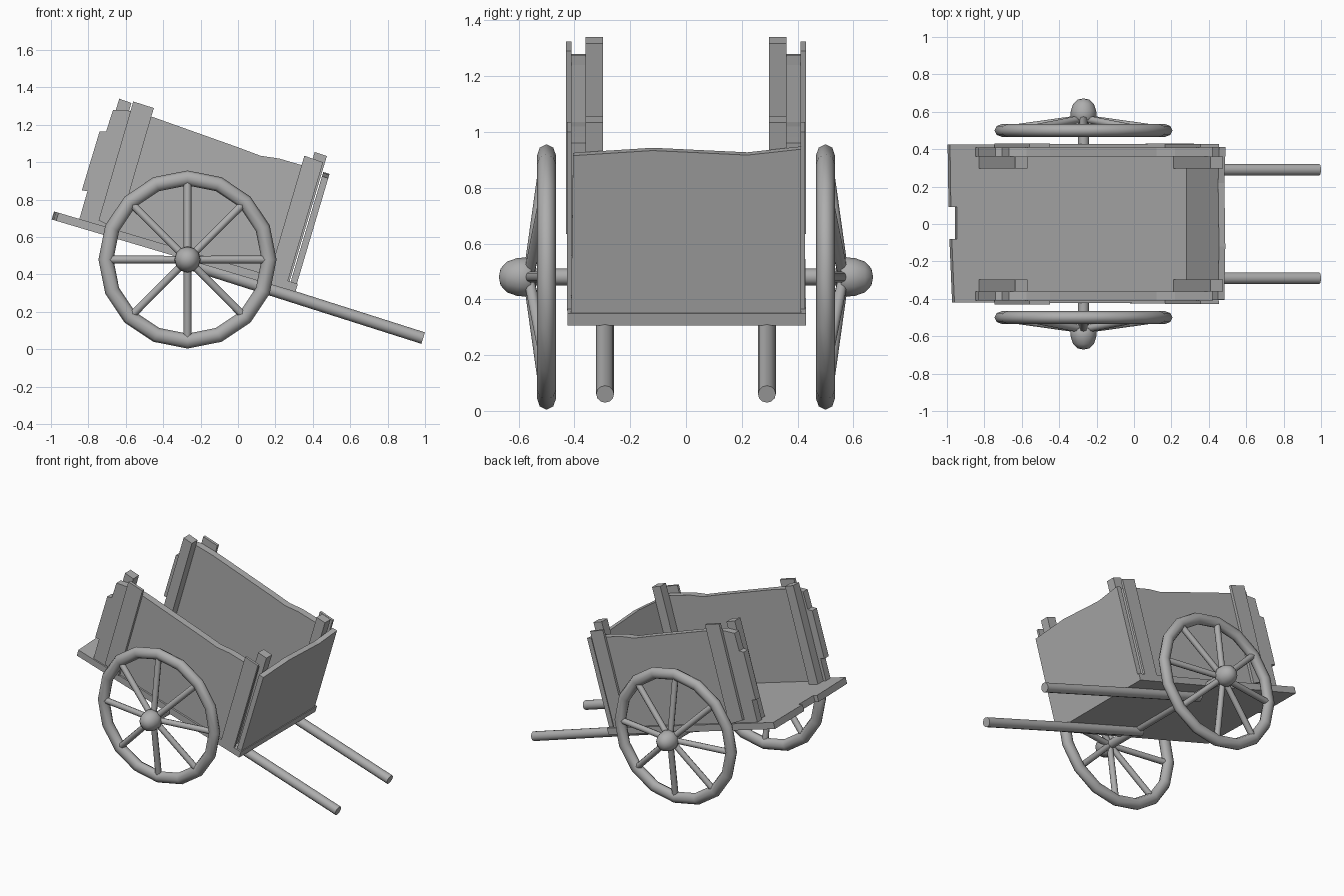
import bpy, bmesh, math
from mathutils import Vector

if "Cube" in bpy.data.objects:
    bpy.data.objects.remove(bpy.data.objects["Cube"])

GREY = (0.42, 0.42, 0.42, 1)
wood = bpy.data.materials.new("plain grey wood")
wood.use_nodes = True
wood.diffuse_color = GREY
wood.node_tree.nodes["Principled BSDF"].inputs["Base Color"].default_value = GREY

# Tilted frame of the bed: U runs down towards the shafts, V is square to it
TILT = math.radians(16.55)
X, Y, Z = Vector((1, 0, 0)), Vector((0, 1, 0)), Vector((0, 0, 1))
U = Vector((math.cos(TILT), 0, -math.sin(TILT)))
V = Vector((math.sin(TILT), 0, math.cos(TILT)))
BED_FRONT = Vector((0.32, 0, 0.35))


def finish(name, bm, smooth=False):
    bmesh.ops.recalc_face_normals(bm, faces=bm.faces)
    mesh = bpy.data.meshes.new(name)
    bm.to_mesh(mesh)
    bm.free()
    mesh.materials.append(wood)
    obj = bpy.data.objects.new(name, mesh)
    bpy.context.collection.objects.link(obj)
    if smooth:
        bpy.ops.object.select_all(action='DESELECT')
        obj.select_set(True)
        bpy.context.view_layer.objects.active = obj
        bpy.ops.object.shade_smooth_by_angle(angle=math.radians(55))
    return obj


def prism(name, points, a, b, start, depth):
    """Extrude an outline drawn along axes a and b by the vector depth."""
    bm = bmesh.new()
    face = bm.faces.new([bm.verts.new(start + a * p + b * q) for p, q in points])
    moved = bmesh.ops.extrude_face_region(bm, geom=[face])["geom"]
    bmesh.ops.translate(bm, vec=depth, verts=[v for v in moved if isinstance(v, bmesh.types.BMVert)])
    return finish(name, bm)


def add_rod(bm, p, q, r1, r2, sides):
    d = q - p
    made = bmesh.ops.create_cone(bm, cap_ends=True, segments=sides, radius1=r1, radius2=r2, depth=d.length)
    bmesh.ops.rotate(bm, verts=made["verts"], matrix=d.to_track_quat('Z', 'Y').to_matrix())
    bmesh.ops.translate(bm, verts=made["verts"], vec=(p + q) / 2)


def rod(name, p, q, radius, sides=12):
    bm = bmesh.new()
    add_rod(bm, p, q, radius, radius, sides)
    return finish(name, bm, True)


def lathe(name, profile, centre, sides, closed):
    """Spin (radius, y) points about a crosswise axle."""
    bm = bmesh.new()
    verts = [bm.verts.new((0, y, r)) for r, y in profile]
    pairs = list(zip(verts, verts[1:] + verts[:1])) if closed else list(zip(verts, verts[1:]))
    edges = [bm.edges.new(pair) for pair in pairs]
    bmesh.ops.spin(bm, geom=verts + edges, cent=(0, 0, 0), axis=(0, 1, 0),
                   angle=math.tau, steps=sides, use_merge=True)
    bmesh.ops.remove_doubles(bm, verts=bm.verts, dist=0.0005)
    bmesh.ops.translate(bm, verts=bm.verts, vec=centre)
    return finish(name, bm, True)


# Bed with a worn rear edge
prism("bed", [(0, -0.425), (0, 0.43), (-1.36, 0.425), (-1.355, 0.09), (-1.32, 0.09),
              (-1.32, -0.08), (-1.35, -0.08), (-1.335, -0.42)], U, Y, BED_FRONT, V * -0.045)

# Front board with an uneven top
prism("front_board", [(-0.412, 0), (0.412, 0), (0.412, 0.612), (0.22, 0.59), (-0.12, 0.607), (-0.405, 0.588)],
      Y, V, BED_FRONT - U * 0.04, U * 0.035)

# Outlines seen from the side, as (x, z)
SIDE_BOARD = [(-0.85, 0.69), (-0.805, 0.845), (-0.835, 0.85), (-0.74, 1.165), (-0.705, 1.165),
              (-0.668, 1.28), (-0.575, 1.275), (-0.45, 1.24), (0.0, 1.08), (0.12, 1.035),
              (0.22, 1.02), (0.35, 0.982), (0.42, 0.96), (0.25, 0.365)]
REAR_POST = [(-0.83, 0.685), (-0.635, 1.34), (-0.57, 1.317), (-0.76, 0.665)]
FRONT_POST = [(0.21, 0.375), (0.41, 1.055), (0.475, 1.033), (0.275, 0.36)]
REAR_STRAP = [(-0.745, 0.69), (-0.56, 1.325), (-0.45, 1.29), (-0.64, 0.635)]
FRONT_STRAP = [(0.165, 0.39), (0.355, 1.035), (0.455, 1.0), (0.265, 0.36)]

AXLE = Vector((-0.27, 0, 0.48))
rod("axle", AXLE - Y * 0.57, AXLE + Y * 0.57, 0.03)

for side, s in (("left", 1), ("right", -1)):
    # Side wall, inner posts and outer straps
    for part, outline, inner, outer in (("side_board", SIDE_BOARD, 0.36, 0.41),
                                        ("rear_post", REAR_POST, 0.297, 0.36),
                                        ("front_post", FRONT_POST, 0.297, 0.36),
                                        ("rear_strap", REAR_STRAP, 0.41, 0.43),
                                        ("front_strap", FRONT_STRAP, 0.41, 0.427)):
        prism(f"{side}_{part}", outline, X, Z, Y * s * inner, Y * s * (outer - inner))

    # Pulling shaft
    rod(f"{side}_shaft", Vector((-0.3, s * 0.29, 0.47)), Vector((0.99, s * 0.29, 0.06)), 0.032)

    # Wheel rim with a rounded section
    section = [(0.436 + 0.04 * math.cos(t), s * 0.5 + 0.034 * math.sin(t))
               for t in (math.tau * k / 8 for k in range(8))]
    lathe(f"{side}_wheel_rim", section, AXLE, 16, True)

    # Domed hub
    dome = [(0, 0.555), (0.06, 0.555), (0.07, 0.575), (0.068, 0.605), (0.055, 0.642), (0.03, 0.665), (0, 0.671)]
    lathe(f"{side}_hub", [(r, s * y) for r, y in dome], AXLE, 12, False)

    # Eight dished spokes
    bm = bmesh.new()
    for k in range(8):
        t = math.tau * k / 8
        out = Vector((math.cos(t), 0, math.sin(t)))
        add_rod(bm, AXLE + out * 0.03 + Y * s * 0.56, AXLE + out * 0.415 + Y * s * 0.505, 0.02, 0.021, 8)
    finish(f"{side}_spokes", bm, True)
